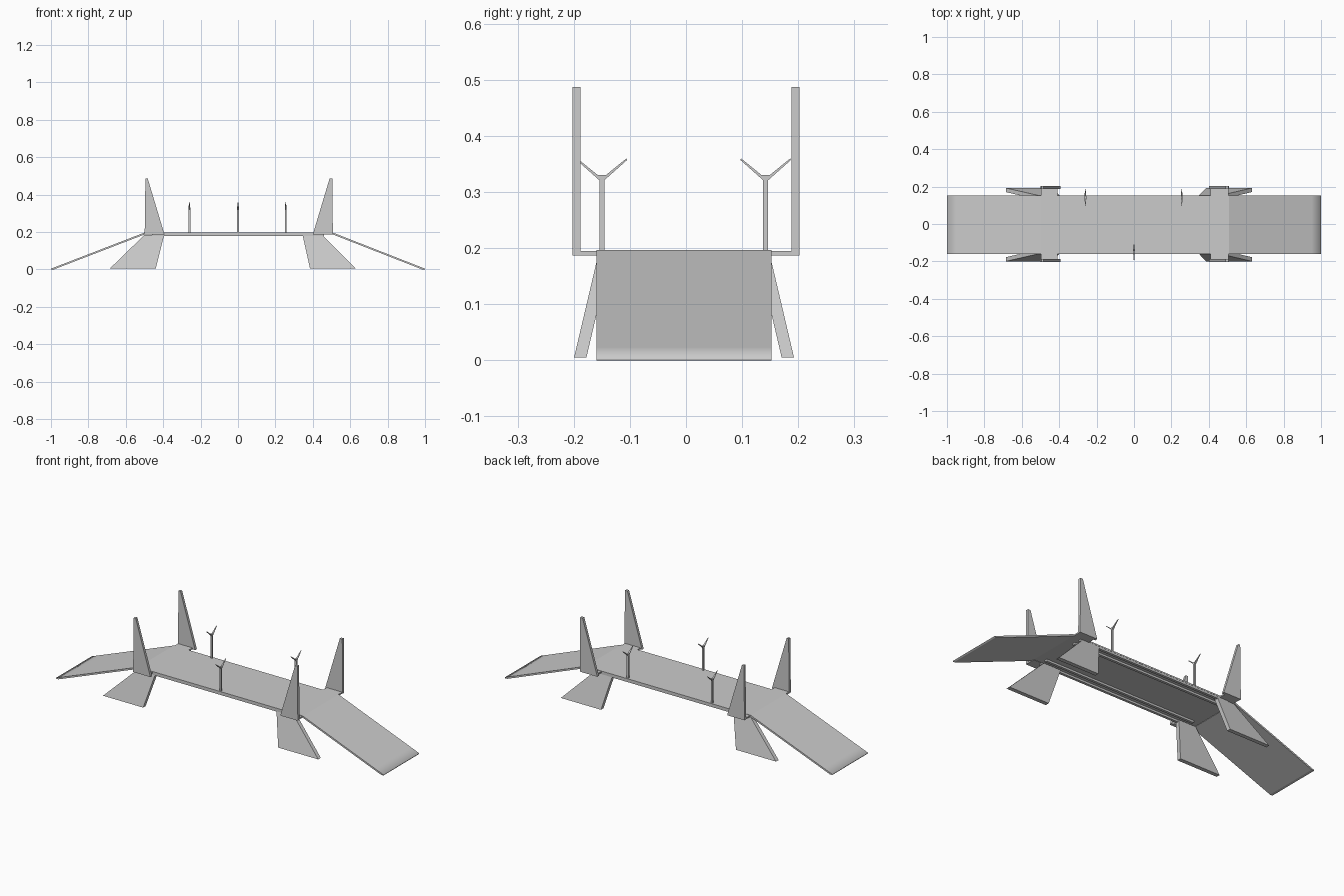
import bpy, bmesh

cube = bpy.data.objects.get("Cube")
if cube:
    bpy.data.objects.remove(cube)

grey = bpy.data.materials.new("plain_grey")
grey.use_nodes = True
grey.diffuse_color = (0.6, 0.6, 0.6, 1)
grey.node_tree.nodes["Principled BSDF"].inputs["Base Color"].default_value = (0.6, 0.6, 0.6, 1)

MID = -0.0035          # centre line of the deck across y
HALF = 0.156           # half the deck width
TOP = 0.197            # deck surface height


def loft(name, loop_a, loop_b):
    """Solid between two matching loops of points."""
    bm = bmesh.new()
    a = [bm.verts.new(p) for p in loop_a]
    b = [bm.verts.new(p) for p in loop_b]
    bm.faces.new(a)
    bm.faces.new(b)
    for i in range(len(a)):
        j = (i + 1) % len(a)
        bm.faces.new((a[i], a[j], b[j], b[i]))
    bmesh.ops.recalc_face_normals(bm, faces=bm.faces)
    mesh = bpy.data.meshes.new(name)
    bm.to_mesh(mesh)
    bm.free()
    mesh.materials.append(grey)
    obj = bpy.data.objects.new(name, mesh)
    bpy.context.collection.objects.link(obj)
    return obj


def prism(name, profile, y0, y1):
    """Extrude an x-z profile across y."""
    return loft(name, [(x, y0, z) for x, z in profile],
                [(x, y1, z) for x, z in profile])


def box(name, x0, x1, y0, y1, z0, z1):
    return prism(name, [(x0, z0), (x1, z0), (x1, z1), (x0, z1)], y0, y1)


# Deck and the long beams beneath it
box("deck", -0.5, 0.507, MID - HALF, MID + HALF, TOP - 0.008, TOP)
for side, label in ((-1, "front"), (1, "back")):
    for kind, offset in (("edge", 0.148), ("inner", 0.105)):
        y = MID + side * offset
        box(f"{label}_{kind}_beam", -0.46, 0.46, y - 0.007, y + 0.007, 0.178, TOP - 0.006)

# Sloping ramps with a softly rounded tip
for side, label, root in ((-1, "right", 0.5), (1, "left", 0.507)):
    tip_z = TOP - (TOP - 0.004) * (0.95 - root) / (1 - root)
    profile = [(root, TOP), (0.95, tip_z), (1, 0.004), (1, 0),
               (0.985, 0), (root, TOP - 0.01)]
    ramp = prism(f"{label}_ramp", [(side * x, z) for x, z in profile],
                 MID - HALF, MID + HALF)
    for face in ramp.data.polygons:
        if abs(face.center.x) > 0.96 and abs(face.normal.y) < 0.5:
            face.use_smooth = True

# Tapered towers, their brackets and the splayed legs
towers = {"right": [(-0.499, 0.187), (-0.393, 0.187), (-0.483, 0.487), (-0.495, 0.487)],
          "left": [(0.507, 0.187), (0.4, 0.187), (0.49, 0.487), (0.505, 0.487)]}
legs = {"right": [(-0.5, 0.185), (-0.395, 0.185), (-0.44, 0.005), (-0.685, 0.005)],
        "left": [(0.345, 0.185), (0.45, 0.185), (0.63, 0.005), (0.385, 0.005)]}
brackets = {"right": (-0.498, -0.41), "left": (0.41, 0.505)}

for side, label in ((-1, "front"), (1, "back")):
    for end in ("right", "left"):
        prism(f"{label}_{end}_tower", towers[end], side * 0.188, side * 0.2025)
        x0, x1 = brackets[end]
        box(f"{label}_{end}_bracket", x0, x1, side * 0.145, side * 0.19, 0.187, 0.195)

        def leaning(inset):
            return [(x, MID + side * (0.196 - inset - 0.235 * (z - 0.005)), z)
                    for x, z in legs[end]]
        loft(f"{label}_{end}_leg", leaning(0), leaning(0.022))

# Forked lamp posts, arms narrowing to a point
half_fork = [(0.0045, 0.19), (0.0045, 0.321), (0.045, 0.357), (0.044, 0.36), (0.007, 0.33)]
fork = half_fork + [(-y, z) for y, z in reversed(half_fork)]


def fork_loop(x, y, side):
    return [(x + side * (0.001 if z > 0.35 else 0.005), y + dy, z) for dy, z in fork]


for label, x, y in (("back_right", -0.26, 0.142), ("back_left", 0.255, 0.142),
                    ("front_middle", 0, -0.15)):
    loft(f"{label}_lamp_post", fork_loop(x, y, -1), fork_loop(x, y, 1))
